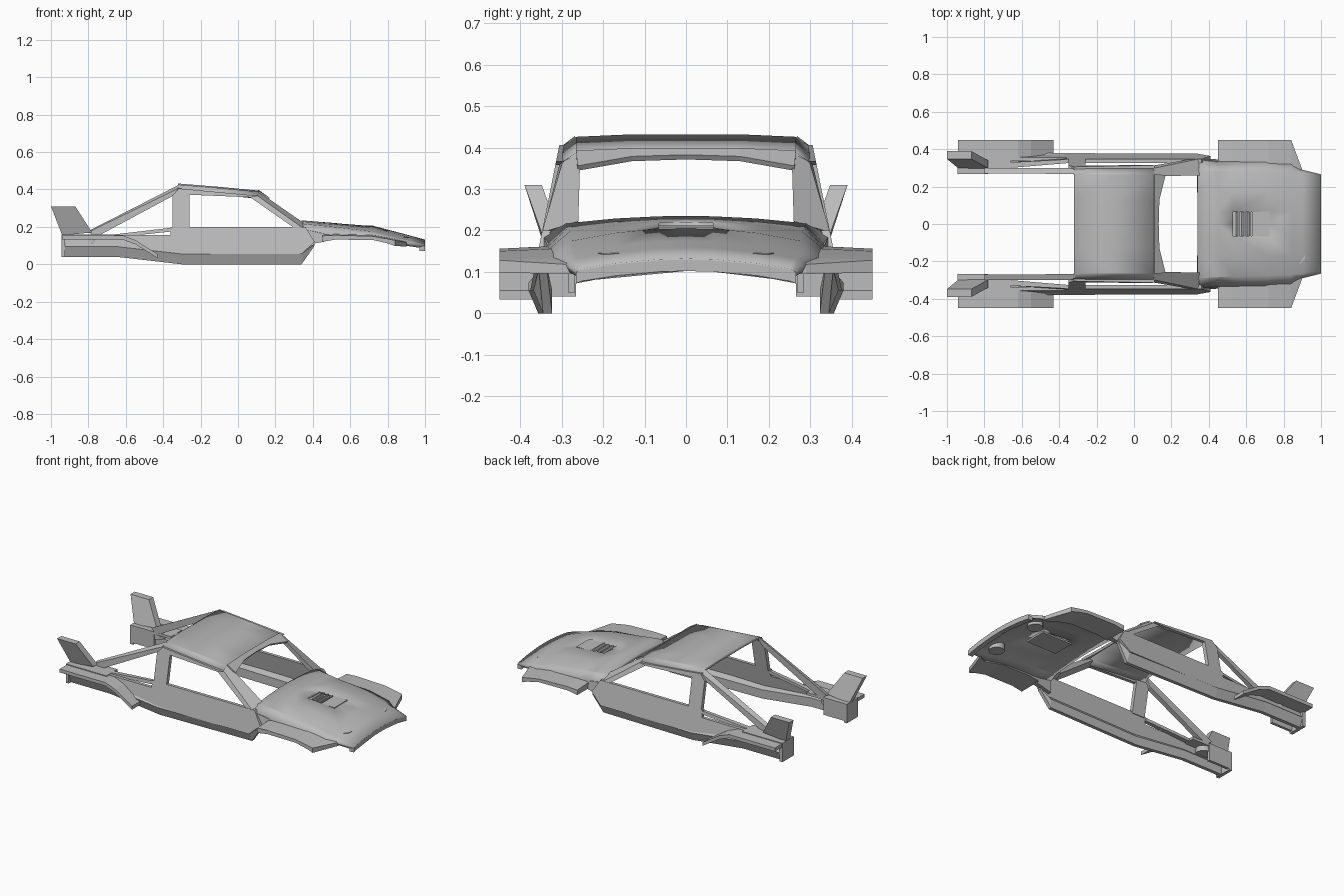
import bpy
import math

cube = bpy.data.objects.get("Cube")
if cube:
    bpy.data.objects.remove(cube, do_unlink=True)

GREY = (0.5, 0.5, 0.5, 1.0)
paint = bpy.data.materials.new("grey_paint")
paint.use_nodes = True
paint.diffuse_color = GREY
paint.node_tree.nodes["Principled BSDF"].inputs["Base Color"].default_value = GREY


def build(name, verts, faces, thick=0, mirror=True, smooth=0):
    """Mesh part, mirrored left to right and optionally thickened inwards."""
    mesh = bpy.data.meshes.new(name)
    mesh.from_pydata(verts, [], faces)
    mesh.materials.append(paint)
    obj = bpy.data.objects.new(name, mesh)
    bpy.context.collection.objects.link(obj)
    bpy.ops.object.select_all(action="DESELECT")
    obj.select_set(True)
    bpy.context.view_layer.objects.active = obj
    bpy.ops.object.mode_set(mode="EDIT")
    bpy.ops.mesh.select_all(action="SELECT")
    bpy.ops.mesh.normals_make_consistent(inside=False)
    bpy.ops.object.mode_set(mode="OBJECT")
    if smooth:
        bpy.ops.object.shade_smooth_by_angle(angle=math.radians(smooth))
    if mirror:
        mod = obj.modifiers.new("mirror", "MIRROR")
        mod.use_axis = (False, True, False)
    if thick:
        mod = obj.modifiers.new("thickness", "SOLIDIFY")
        mod.thickness = thick
        mod.offset = 0 if not smooth else -1
    return obj


def loft(name, rings, **opts):
    """Closed tube through rings of points, capped at both ends."""
    n = len(rings[0])
    verts = [p for ring in rings for p in ring]
    faces = [(r * n + i, r * n + (i + 1) % n, (r + 1) * n + (i + 1) % n, (r + 1) * n + i)
             for r in range(len(rings) - 1) for i in range(n)]
    faces += [tuple(range(n)), tuple(range(len(verts) - n, len(verts)))]
    return build(name, verts, faces, **opts)


def grid(name, rows, skip=(), **opts):
    """Open sheet through rows of points, leaving out the skipped cells."""
    n = len(rows[0])
    verts = [p for row in rows for p in row]
    faces = [(r * n + i, r * n + i + 1, (r + 1) * n + i + 1, (r + 1) * n + i)
             for r in range(len(rows) - 1) for i in range(n - 1) if (r, i) not in skip]
    return build(name, verts, faces, **opts)


def box(name, x0, x1, y0, y1, z0, z1, **opts):
    return loft(name, [[(x, y0, z0), (x, y1, z0), (x, y1, z1), (x, y0, z1)] for x in (x0, x1)], **opts)


def side_y(z):
    """Half width of the body side at a height."""
    return 0.375 - 0.2 * (z - 0.06)


def side_panel(name, outline, depth=0.02):
    """Flat outline on the leaning body side, given depth inwards."""
    return loft(name, [[(x, side_y(z) - d, z) for x, z in outline] for d in (0, depth)])


# Bonnet with crowned centre, shoulders and an open vent
HOOD = [  # x, centre z, shoulder y and z, edge y and z
    (0.34, 0.235, 0.29, 0.217, 0.345, 0.19),
    (0.45, 0.226, 0.285, 0.206, 0.335, 0.165),
    (0.53, 0.220, 0.28, 0.198, 0.335, 0.16),
    (0.72, 0.206, 0.275, 0.175, 0.335, 0.152),
    (0.84, 0.175, 0.27, 0.145, 0.325, 0.132),
    (0.90, 0.159, 0.265, 0.132, 0.29, 0.118),
    (1.00, 0.132, 0.25, 0.108, 0.265, 0.102)]
rows = []
for x, zc, sy, sz, ey, ez in HOOD:
    rows.append([(x, y, zc - (zc - sz) * (y / sy) ** 2) for y in (0, 0.065, 0.17, sy)] + [(x, ey, ez)])
grid("bonnet", rows, skip=[(2, 0)], thick=0.02, smooth=25)
loft("nose_lip", [[(x, y, z - d) for x, y, z in rows[-1]] + [(x - 0.03, y, z - d) for x, y, z in rows[-1][::-1]]
                  for d in (0.003, 0.03)])

# Vent tray and slats
box("vent_tray", 0.52, 0.73, -0.07, 0.07, 0.172, 0.182, mirror=False)
box("vent_cover", 0.63, 0.725, -0.066, 0.066, 0.196, 0.208, mirror=False)
for i in range(3):
    x = 0.545 + 0.03 * i
    loft("vent_slat", [[(x, y, 0.182), (x + 0.008, y, 0.182), (x + 0.02, y, 0.212), (x + 0.012, y, 0.212)]
                       for y in (-0.065, 0.065)], mirror=False)

# Front wings over the wheels, with a drooped front end
ARCH = [(0.45, 0.152, 0.12), (0.52, 0.156, 0.132), (0.72, 0.15, 0.13), (0.80, 0.136, 0.112), (0.84, 0.128, 0.098)]
loft("front_wing", [[(x, 0.3, lo), (x, 0.45, lo), (x, 0.45, hi), (x, 0.32, hi + 0.006)] for x, hi, lo in ARCH]
     + [[(0.90, 0.27, 0.095), (0.90, 0.29, 0.095), (0.90, 0.29, 0.118), (0.90, 0.27, 0.12)]])
loft("wing_rear_joint", [[(0.34, 0.325, 0.1), (0.34, 0.352, 0.1), (0.34, 0.345, 0.19), (0.34, 0.325, 0.2)],
                         [(0.46, 0.315, 0.12), (0.46, 0.345, 0.12), (0.46, 0.335, 0.163), (0.46, 0.315, 0.17)]])


# Round lamp and strut mounts underneath
def mount(name, x, y, z, radius, height):
    ring = [(math.cos(a * math.tau / 20), math.sin(a * math.tau / 20)) for a in range(20)]
    loft(name, [[(x + radius * c, y + radius * s, h) for c, s in ring] for h in (z, z + height)])


mount("lamp_housing", 0.87, 0.17, 0.105, 0.045, 0.04)
mount("strut_mount", -0.78, 0.32, 0.11, 0.045, 0.035)

# Roof with chamfered edges
ROOF = [(-0.32, 0.432), (-0.1, 0.414), (0.11, 0.394)]
grid("roof", [[(x, 0, z), (x, 0.13, z), (x, 0.265, z - 0.006), (x - 0.005, 0.298, z - 0.028)] for x, z in ROOF],
     thick=0.018, smooth=20)
grid("windscreen_header", [[(0.105, 0, 0.393), (0.105, 0.13, 0.393), (0.105, 0.265, 0.387)],
                           [(0.128, 0, 0.377), (0.132, 0.13, 0.373), (0.165, 0.262, 0.350)]], thick=0.014)

# Windscreen pillars, widening to the base
loft("windscreen_pillar", [
    [(0.11, 0.255, 0.388), (0.105, 0.298, 0.366), (0.06, 0.305, 0.362), (0.09, 0.257, 0.37)],
    [(0.35, 0.26, 0.222), (0.345, 0.348, 0.195), (0.30, 0.346, 0.195), (0.32, 0.262, 0.205)]])

# Body sides: door, roof rail and rear pillar
side_panel("door", [(-0.36, 0.055), (0.34, 0.055), (0.41, 0.12), (0.36, 0.2), (-0.36, 0.2)])
side_panel("roof_rail", [(-0.33, 0.375), (0.07, 0.358), (0.11, 0.366), (-0.32, 0.406)])
side_panel("rear_pillar", [(-0.35, 0.19), (-0.26, 0.19), (-0.26, 0.39), (-0.32, 0.40), (-0.35, 0.37)], 0.025)
side_panel("rear_quarter", [(-0.94, 0.08), (-0.64, 0.08), (-0.35, 0.055), (-0.35, 0.157), (-0.94, 0.157)])

# Sills: faceted tubes that rise at both ends
SILL = [(0.335, 0), (0.357, 0), (0.38, 0.055), (0.355, 0.08), (0.335, 0.055)]
loft("sill", [[(x, y - shift, z + up) for y, z in SILL]
              for x, up, shift in ((-0.94, 0.04, 0), (-0.65, 0.04, 0), (-0.3, 0, 0), (0.34, 0, 0.012))]
     + [[(0.41, 0.335 + 0.02 * (i in (1, 2)), 0.1 + 0.01 * (i > 1)) for i in range(5)]])

# Rear buttresses from the roof to the tail
loft("buttress", [[(-0.31, 0.268, 0.428), (-0.32, 0.298, 0.405), (-0.35, 0.30, 0.365), (-0.345, 0.272, 0.37)],
                  [(-0.80, 0.27, 0.178), (-0.80, 0.30, 0.172), (-0.76, 0.30, 0.145), (-0.76, 0.27, 0.145)]])

# Tail: inner wall, deck, end panel and flared wheel covers
box("tail_inner_wall", -0.94, -0.78, 0.268, 0.285, 0.05, 0.16)
box("tail_deck", -0.94, -0.66, 0.27, 0.38, 0.143, 0.16)
box("tail_end_panel", -0.945, -0.925, 0.266, 0.38, 0.04, 0.16)
FLARE = [(-0.94, 0.155), (-0.62, 0.155), (-0.55, 0.13), (-0.43, 0.055)]
loft("rear_flare", [[(x, y, z) for y, z in ((0.35, h), (0.45, h), (0.45, h - 0.022), (0.35, h - 0.022))]
                    for x, h in FLARE])
loft("flare_brace", [[(-0.66, 0.3, 0.143), (-0.66, 0.33, 0.143), (-0.66, 0.33, 0.16), (-0.66, 0.3, 0.16)],
                     [(-0.36, 0.325, 0.175), (-0.36, 0.35, 0.175), (-0.36, 0.345, 0.195), (-0.36, 0.325, 0.195)]])

# Tail fins leaning outwards
FIN = [((-0.94, 0.155), (-1.0, 0.31)), ((-0.78, 0.17), (-0.87, 0.31))]
(a, b), (c, d) = FIN
loft("tail_fin", [[(a[0], y, a[1]), (c[0], y, c[1]), (d[0], y + 0.05, d[1]), (b[0], y + 0.05, b[1])]
                  for y in (0.298, 0.34)])
